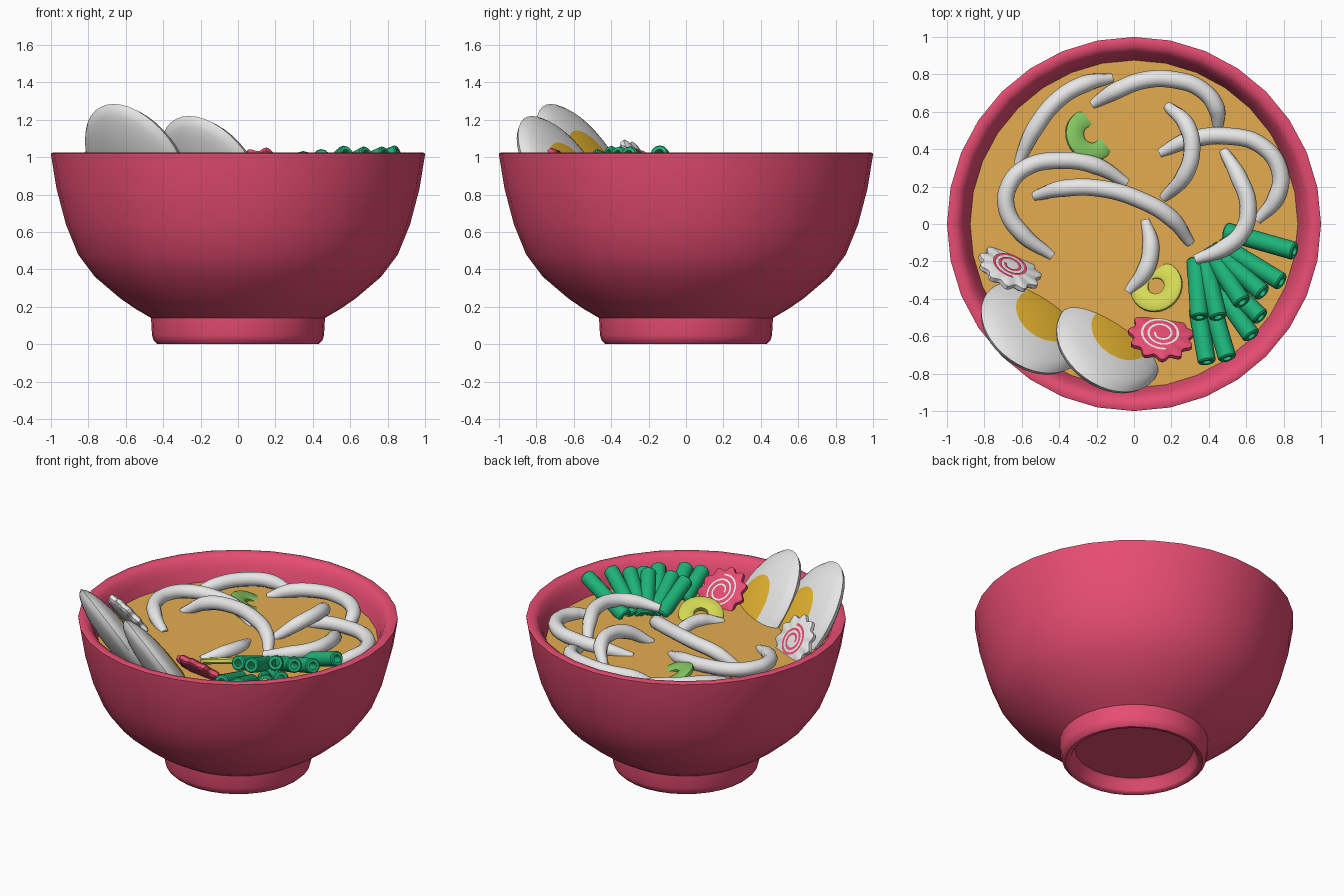
import bpy, bmesh, math
from mathutils import Matrix, Vector

if "Cube" in bpy.data.objects:
    bpy.data.objects.remove(bpy.data.objects["Cube"])

SOUP_Z = 0.87


def mat(name, rgb):
    m = bpy.data.materials.new(name)
    m.diffuse_color = (*rgb, 1)
    m.use_nodes = True
    m.node_tree.nodes["Principled BSDF"].inputs["Base Color"].default_value = m.diffuse_color
    return m


PINK = mat("pink", (0.80, 0.073, 0.17))
BROTH = mat("broth", (0.78, 0.415, 0.08))
WHITE = mat("white", (0.83, 0.83, 0.83))
YOLK = mat("yolk", (0.80, 0.46, 0.03))
GREEN = mat("onion_green", (0.012, 0.45, 0.19))
LIME = mat("lime", (0.66, 0.70, 0.09))
LEAF = mat("light_green", (0.23, 0.58, 0.12))


def finish(name, bm, material, matrix=Matrix()):
    bmesh.ops.remove_doubles(bm, verts=bm.verts, dist=1e-5)
    bmesh.ops.recalc_face_normals(bm, faces=bm.faces)
    bm.transform(matrix)
    me = bpy.data.meshes.new(name)
    bm.to_mesh(me)
    bm.free()
    me.materials.append(material)
    ob = bpy.data.objects.new(name, me)
    bpy.context.collection.objects.link(ob)
    return ob


def lathe(name, profile, n, material, matrix=Matrix(), closed=False, wave=lambda a: 1.0):
    """Revolve (radius, z) points; wave changes the radius with angle."""
    bm = bmesh.new()
    rings = []
    for r, z in profile:
        ring = []
        for i in range(n):
            a = 2 * math.pi * i / n
            k = r * wave(a)
            ring.append(bm.verts.new((k * math.cos(a), k * math.sin(a), z)))
        rings.append(ring)
    pairs = list(zip(rings, rings[1:]))
    if closed:
        pairs.append((rings[-1], rings[0]))
    for lo, hi in pairs:
        for i in range(n):
            j = (i + 1) % n
            bm.faces.new((lo[i], lo[j], hi[j], hi[i]))
    return finish(name, bm, material, matrix)


def frame(center, normal):
    """Local z along normal, local x horizontal, local y up the slope."""
    z = Vector(normal).normalized()
    x = Vector((z.y, -z.x, 0)).normalized()
    y = z.cross(x)
    if y.z < 0:
        x, y = -x, -y
    m = Matrix((x, y, z)).transposed().to_4x4()
    m.translation = center
    return m


# Bowl with foot ring and recessed underside
lathe("bowl", [(0, 0.09), (0.37, 0.09), (0.385, 0.075), (0.395, 0.015), (0.405, 0.004), (0.43, 0), (0.452, 0.02),
               (0.46, 0.05), (0.465, 0.14), (0.55, 0.19), (0.63, 0.245), (0.765, 0.36),
               (0.855, 0.48), (0.92, 0.64), (0.97, 0.83), (0.998, 1.0), (1.0, 1.02),
               (0.985, 1.026), (0.95, 1.022), (0.925, 1.0), (0.90, 0.95), (0.87, 0.85),
               (0.81, 0.62), (0.66, 0.36), (0.4, 0.21), (0, 0.18)], 32, PINK)

# Broth surface
lathe("broth", [(0, SOUP_Z), (0.876, SOUP_Z)], 32, BROTH)

# Noodles: top-view path, peak height above the broth, height of the last end
NOODLES = [
    ([(-.62, .32), (-.53, .51), (-.40, .67), (-.26, .75), (-.12, .78)], 0.05, -.015),
    ([(-.22, .64), (-.1, .71), (.06, .77), (.22, .77), (.36, .72), (.44, .62), (.45, .51)], 0.06, -.015),
    ([(.18, .63), (.28, .53), (.31, .40), (.27, .26), (.16, .14)], 0.10, -.015),
    ([(.14, .38), (.3, .45), (.5, .47), (.68, .42), (.78, .28), (.76, .14), (.66, .02)], 0.04, -.015),
    ([(.48, .39), (.56, .25), (.61, .10), (.58, -.04), (.48, -.13), (.33, -.19)], 0.10, .05),
    ([(-.53, .15), (-.38, .19), (-.18, .19), (.03, .13), (.2, .03), (.3, -.1)], 0.11, -.01),
    ([(-.04, .22), (-.2, .31), (-.38, .34), (-.58, .3), (-.67, .2), (-.68, .08),
      (-.6, -.05), (-.44, -.17)], 0.06, -.015),
    ([(.06, .02), (.09, -.12), (.06, -.25), (-.03, -.36)], 0.01, -.015),
]
for k, (path, peak, end) in enumerate(NOODLES):
    cu = bpy.data.curves.new("noodle_curve", 'CURVE')
    cu.dimensions = '3D'
    cu.bevel_depth = 0.046
    cu.bevel_resolution = 3
    cu.resolution_u = 8
    cu.use_fill_caps = True
    sp = cu.splines.new('BEZIER')
    sp.bezier_points.add(len(path) - 1)
    last = len(path) - 1
    for i, (x, y) in enumerate(path):
        p = sp.bezier_points[i]
        lift = peak * math.sin(math.pi * i / last) ** 0.8 if 0 < i < last else -.015
        if i == last:
            lift = end
        elif i == last - 1:
            lift = max(lift, end + .03)
        p.co = (x, y, SOUP_Z + lift)
        p.handle_left_type = p.handle_right_type = 'AUTO'
        p.radius = 1 if 0 < i < last else 0.6
    tmp = bpy.data.objects.new("noodle_tmp", cu)
    bpy.context.collection.objects.link(tmp)
    me = bpy.data.meshes.new_from_object(tmp.evaluated_get(bpy.context.evaluated_depsgraph_get()))
    bpy.data.objects.remove(tmp)
    me.materials.clear()
    me.materials.append(WHITE)
    bpy.context.collection.objects.link(bpy.data.objects.new(f"noodle_{k + 1}", me))

# Egg halves: lens shapes, yolk coloured on the middle of the front bulge, set low
EGG_R = [0, .2, .4, .56, .75, .88, .96]
lens = [(r, .09 * math.sqrt(1 - r * r)) for r in EGG_R] + [(1, 0)] + [
    (r, -.09 * math.sqrt(1 - r * r)) for r in reversed(EGG_R)]
for k, c in enumerate([(-.54, -.55, .957), (-.137, -.65, .893)]):
    f = frame(c, (.49, .68, .545))
    egg = lathe(f"egg_half_{k + 1}", lens, 40, WHITE, f @ Matrix.Diagonal((.305, .39, 1, 1)))
    egg.data.materials.append(YOLK)
    inv = f.inverted()
    for p in egg.data.polygons:
        q = inv @ p.center
        if q.z > 0 and math.hypot(q.x / .305, q.y / .39) < .56:
            p.material_index = 1
    for v in egg.data.vertices:
        q = inv @ v.co
        if q.z > 0:
            v.co = f @ Vector((q.x - .02 * q.z / .09, q.y - .055 * q.z / .09, q.z))


# Fish cake slices: scalloped disc with a spiral ribbon
def fish_cake(name, center, normal, body, line, size, width):
    f = frame(center, normal)
    lathe(name, [(0, -.025), (.145, -.025), (.164, -.012), (.164, .012), (.145, .022), (0, .022)],
          88, body, f, wave=lambda a: 1 + 0.09 * math.cos(11 * a))
    bm = bmesh.new()
    prev = None
    for i in range(65):
        t = i / 64
        a = t * 2.3 * 2 * math.pi
        r = size * (0.3 + 0.7 * t)
        pair = [bm.verts.new((q * math.cos(a), q * math.sin(a), .027)) for q in (r - width, r + width)]
        if prev:
            bm.faces.new((prev[0], prev[1], pair[1], pair[0]))
        prev = pair
    finish(name + "_spiral", bm, line, f)


fish_cake("fish_cake_white", (-.665, -.24, .94), (.33, .76, .55), WHITE, PINK, 0.105, .008)
fish_cake("fish_cake_pink", (.145, -.60, .922), (.1, .68, .74), PINK, WHITE, 0.115, .006)

# Leek slices: flat rings half sunk in the broth
ring = [(.045, -.015), (.05, -.02), (.13, -.02), (.142, -.01), (.142, .01), (.13, .02), (.055, .02), (.045, .012)]
lathe("leek_slice_yellow", ring, 28, LIME, frame((.12, -.335, .88), (-.25, .33, .9)), closed=True)
lathe("leek_slice_green", ring, 28, LEAF, frame((-.23, .475, .864), (.32, .22, .9)), closed=True)

# Green onion tubes: start, end in top view, start and end heights
ONIONS = [
    (.49, -.04, .86, -.145, .875, 1.02), (.46, -.11, .79, -.31, .865, 1.015),
    (.42, -.13, .69, -.37, .865, 1.015), (.40, -.14, .58, -.42, .865, 1.02),
    (.37, -.17, .45, -.50, .865, 1.0), (.33, -.19, .35, -.50, .865, .99),
    (.47, -.30, .68, -.50, .86, .97), (.46, -.36, .63, -.60, .86, .97),
    (.42, -.45, .50, -.72, .86, .96), (.34, -.45, .39, -.74, .86, .96),
]
for k, (x0, y0, x1, y1, z0, z1) in enumerate(ONIONS):
    a, b = Vector((x0, y0, z0)), Vector((x1, y1, z1))
    d = (b - a).length
    lathe(f"green_onion_{k + 1}", [(.024, 0), (.042, 0), (.049, .008), (.049, d - .008), (.042, d), (.024, d)],
          12, GREEN, frame(a, b - a), closed=True)

# Smooth shading with sharp edges kept
for ob in bpy.context.scene.objects:
    ob.select_set(True)
    bpy.context.view_layer.objects.active = ob
bpy.ops.object.shade_smooth_by_angle(angle=math.radians(40))
